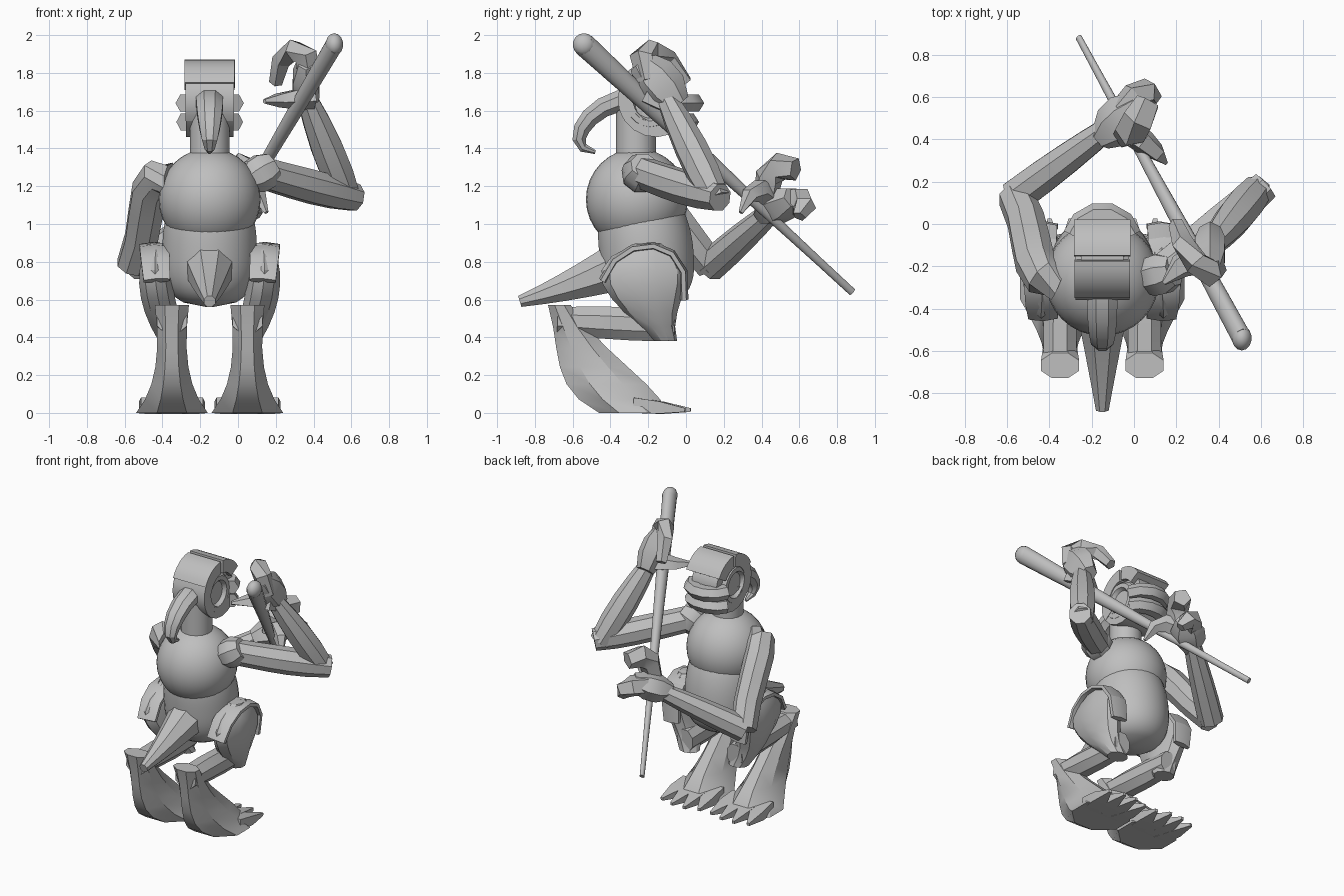
import bpy, bmesh, math
from mathutils import Vector

if "Cube" in bpy.data.objects:
    bpy.data.objects.remove(bpy.data.objects["Cube"], do_unlink=True)

SIDEWAYS, UPWARD = Vector((1, 0, 0)), Vector((0, 0, 1))
MIDDLE = -.15  # the body stands to one side of the staff

grey = bpy.data.materials.new("clay_grey")
grey.use_nodes = True
grey.diffuse_color = (.52, .52, .52, 1)
grey.node_tree.nodes["Principled BSDF"].inputs["Base Color"].default_value = grey.diffuse_color


def point(x, y, z):
    return Vector((x, y, z))


def centre(y, z, offset=0):
    return Vector((MIDDLE + offset, y, z))


def bezier(values, t):
    """Blend any number of control values, points or radii."""
    values = list(values)
    while len(values) > 1:
        values = [a + (b - a) * t for a, b in zip(values, values[1:])]
    return values[0]


def taper(*radii):
    return lambda t: bezier(radii, t)


def shade(ob, angle):
    bpy.ops.object.select_all(action='DESELECT')
    ob.select_set(True)
    bpy.context.view_layer.objects.active = ob
    bpy.ops.object.shade_smooth_by_angle(angle=math.radians(angle))


def ball(name, location, radius, segments):
    bpy.ops.mesh.primitive_uv_sphere_add(segments=segments, ring_count=segments // 2,
                                         radius=radius, location=location)
    ob = bpy.context.object
    ob.name = name
    ob.data.materials.append(grey)
    shade(ob, 40)
    return ob


def skin(name, rings, angle=30):
    """Join equal rings of points into a closed, capped part."""
    bm = bmesh.new()
    rings = [[bm.verts.new(co) for co in ring] for ring in rings]
    for low, high in zip(rings, rings[1:]):
        for k in range(len(low)):
            bm.faces.new((low[k - 1], low[k], high[k], high[k - 1]))
    bm.faces.new(rings[0])
    bm.faces.new(rings[-1])
    bmesh.ops.recalc_face_normals(bm, faces=bm.faces)
    mesh = bpy.data.meshes.new(name)
    bm.to_mesh(mesh)
    bm.free()
    ob = bpy.data.objects.new(name, mesh)
    bpy.context.collection.objects.link(ob)
    mesh.materials.append(grey)
    shade(ob, angle)


def sweep(name, path, depth, width=None, sides=8, steps=5, side=SIDEWAYS, axis=None, angle=30):
    """Sweep an oval along a curve; axis keeps every ring at one tilt."""
    width = width or depth
    spine = [bezier(path, i / steps) for i in range(steps + 1)]
    rings = []
    for i, here in enumerate(spine):
        along = axis or (spine[min(i + 1, steps)] - spine[max(i - 1, 0)]).normalized()
        across = (side - along * side.dot(along)).normalized()
        over = along.cross(across)
        grow = 1 / math.cos(math.pi / sides)
        ring = []
        for k in range(sides):
            turn = math.tau * (k + .5) / sides
            ring.append(here + across * math.cos(turn) * grow * width(i / steps)
                        + over * math.sin(turn) * grow * depth(i / steps))
        rings.append(ring)
    skin(name, rings, angle)


# Torso: round chest over a barrel belly
def barrel(t):
    return .25 * max(.001, 1 - abs(2 * t - 1) ** 2.5) ** .4


ball("chest", centre(-.26, 1.13), .27, 32)
sweep("belly", [centre(-.2, .56), centre(-.19, .8), centre(-.26, 1.25)], barrel,
      sides=32, steps=20, axis=UPWARD, angle=40)
sweep("neck", [centre(-.265, 1.36), centre(-.265, 1.6)], taper(.105, .105), sides=16, steps=1)
sweep("tail", [centre(-.3, .8), centre(-.6, .67), centre(-.88, .59)], taper(.14, .08, .03))

# Head: a drum lying sideways, wrapped by curved bands
HEAD = centre(-.16, 1.66)


def head_band(name, outer, start, end, half):
    inner, steps, rings = .12, 6, []
    for i in range(steps + 1):
        turn = math.radians(start + (end - start) * i / steps)
        ray = point(0, math.cos(turn), math.sin(turn))
        rings.append([HEAD + SIDEWAYS * x + ray * r for x, r in
                      ((-half, inner), (half, inner), (half, outer), (-half, outer))])
    skin(name, rings)


def lip(name, reach, height):
    """Bar across the mouth, bowed forward."""
    corners = [HEAD + point(x, y, height) for x, y in
               ((-.13, .1), (-.1, reach), (.1, reach), (.13, .1))]
    sweep(name, corners, taper(.05, .05), taper(.045, .045), sides=6, side=UPWARD)


sweep("skull", [HEAD - SIDEWAYS * .1, HEAD + SIDEWAYS * .1], taper(.165, .165),
      sides=24, steps=1, side=UPWARD)
head_band("cap", .21, 94, 155, half=.132)
head_band("nape", .2, 155, 215, half=.128)
head_band("brow", .21, 30, 87, half=.134)
head_band("jaw", .2, 215, 330, half=.125)
lip("upper_lip", .24, -.02)
lip("lower_lip", .2, -.12)
sweep("hair_tuft", [centre(-.25, 1.66), centre(-.5, 1.68), centre(-.68, 1.4), centre(-.48, 1.38)],
      taper(.06, .05, .05, .01), taper(.07, .08, .05, .01), steps=7)

for s, label in ((1, "left"), (-1, "right")):
    # Ear ring around the hollow side of the head
    bpy.ops.mesh.primitive_torus_add(
        major_segments=20, minor_segments=6, major_radius=.11, minor_radius=.03,
        location=HEAD + point(s * .1, -.03, -.02), rotation=(0, math.pi / 2, 0))
    ear = bpy.context.object
    ear.name = label + "_ear_ring"
    ear.data.materials.append(grey)
    shade(ear, 40)

    # Leg: heavy thigh, backward shin, long foot
    hip, knee = centre(-.2, .9, s * .28), centre(-.11, .38, s * .2)
    sweep(label + "_thigh", [hip, centre(-.28, .65, s * .32), knee],
          taper(.06, .32, .22, .1, .06), taper(.05, .1, .1, .07), sides=10, steps=7, axis=UPWARD)
    sweep(label + "_thigh_strap",
          [centre(-.44, .7, s * .28), centre(-.36, .96, s * .3),
           centre(.05, .96, s * .3), centre(-.01, .6, s * .27)],
          taper(.02, .02), taper(.07, .09, .06), sides=6, steps=6)
    sweep(label + "_shin", [centre(-.06, .46, s * .2), centre(-.68, .49, s * .2)],
          taper(.08, .1, .07), taper(.06, .08, .08), steps=3)
    sweep(label + "_foot",
          [centre(-.67, .57, s * .2), centre(-.5, .2, s * .2), centre(-.28, 0, s * .2)],
          taper(.06, .1, .3, .18), taper(.09, .06, .08, .19), steps=6, axis=UPWARD)
    for i in range(4):
        fan = i - 1.5
        root = centre(-.27, .04, s * .2 + fan * .07)
        tip = centre(.04 - .03 * abs(fan), .015, s * .2 + fan * .1)
        sweep(f"{label}_toe_{i + 1}", [root, tip], taper(.04, .04, .01),
              taper(.06, .06, .01), sides=4, steps=2)

# Raised left arm
elbow, wrist = point(.58, .16, 1.13), point(.36, -.11, 1.68)
sweep("left_shoulder", [point(.04, -.26, 1.22), point(.19, -.22, 1.31)],
      taper(.06, .13, .07), side=UPWARD, steps=3)
sweep("left_upper_arm", [point(.1, -.25, 1.28), point(.36, -.05, 1.2), point(.62, .18, 1.14)],
      taper(.08, .08, .1, .07), side=UPWARD)
sweep("left_forearm", [elbow, wrist], taper(.07, .1, .08, .05), side=UPWARD, steps=4)
sweep("left_palm", [point(.36, -.04, 1.63), point(.36, -.24, 1.86)],
      taper(.06, .16, .06), taper(.05, .1, .04), sides=6, steps=3)
sweep("left_fingers", [point(.38, -.2, 1.76), point(.4, -.32, 2),
                       point(.2, -.1, 1.95), point(.2, 0, 1.75)],
      taper(.05, .06, .03), sides=5, side=Vector((0, 1, 0)), steps=4)
sweep("left_thumb", [point(.4, -.14, 1.67), point(.25, -.14, 1.66), point(.14, -.28, 1.65)],
      taper(.08, .08, .01), taper(.05, .05, .01), sides=5, side=UPWARD, steps=3)

# Right arm reaching forward
elbow, wrist = point(-.56, .13, .78), point(-.1, .47, 1.08)
sweep("right_upper_arm", [point(-.36, -.28, 1.24), point(-.52, -.27, 1.33),
                          point(-.45, -.05, 1), elbow], taper(.08, .1, .09, .08))
sweep("right_forearm", [elbow, wrist], taper(.08, .08, .05), side=UPWARD, steps=4)
sweep("right_palm", [point(-.16, .4, 1.05), point(.03, .57, 1.14)],
      taper(.05, .15, .06), taper(.05, .12, .05), sides=6, steps=3, side=UPWARD)
sweep("right_fingers", [point(-.04, .42, 1.12), point(-.01, .42, 1.36), point(.07, .58, 1.29)],
      taper(.05, .08, .05), sides=5, steps=3)
sweep("right_lower_finger", [point(-.05, .53, 1.12), point(.05, .68, 1.15), point(.1, .6, 1.04)],
      taper(.06, .07, .03), sides=5, steps=3, side=UPWARD)
sweep("right_thumb", [point(-.03, .44, 1.14), point(.1, .36, 1.25), point(.15, .29, 1.06)],
      taper(.05, .06, .01), sides=5, steps=3, side=UPWARD)

# Tapering oval staff held by both hands, with a rounded thick end
thick, thin = point(.51, -.54, 1.95), point(-.26, .88, .64)
sweep("staff", [thick, thin], taper(.06, .045, .02, .02), taper(.045, .04, .02, .015),
      sides=14, steps=8, angle=50)
ball("staff_end", thick, .06, 14).scale.x = .8
